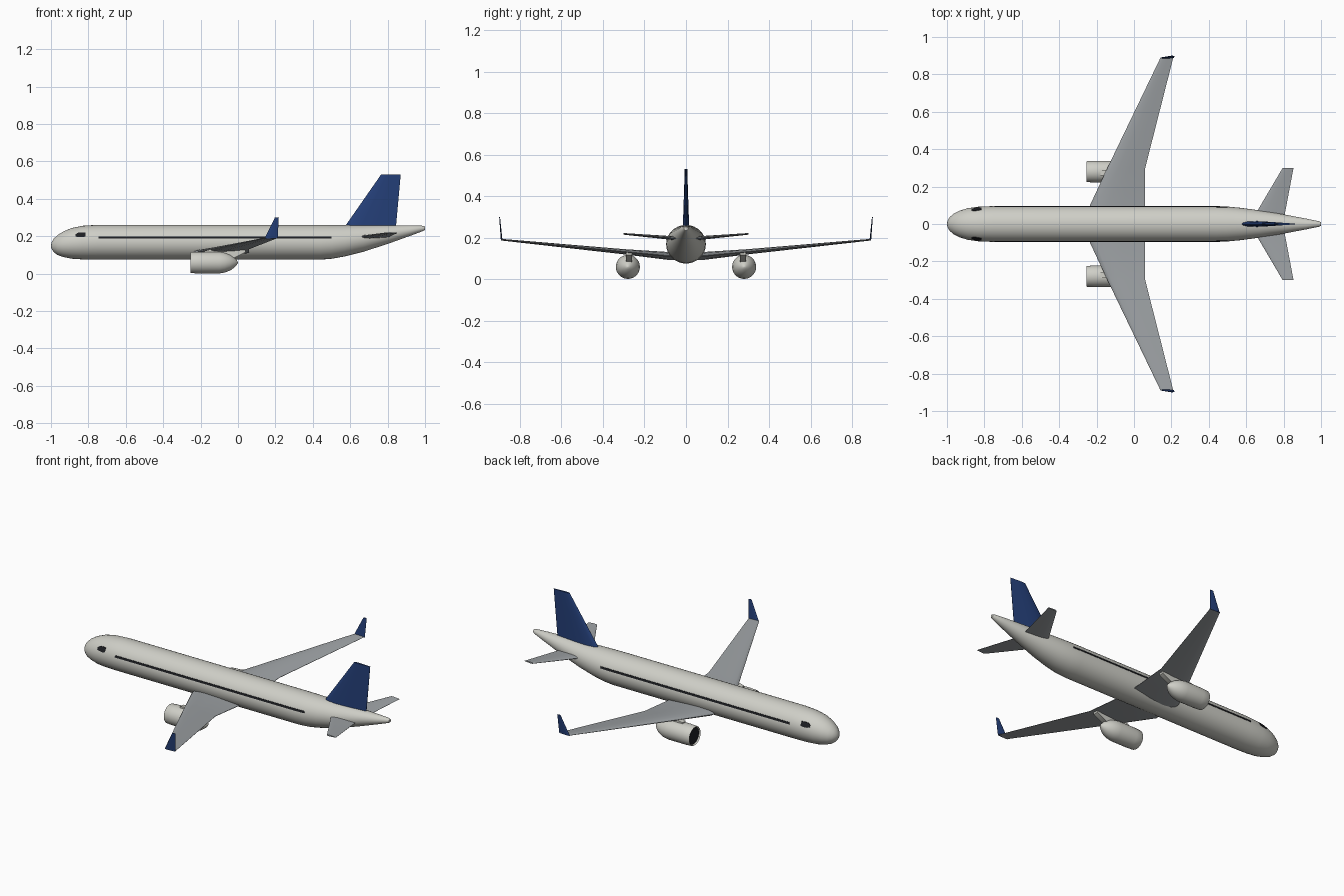
import bpy, bmesh, math
from mathutils import Vector

if "Cube" in bpy.data.objects:
    bpy.data.objects.remove(bpy.data.objects["Cube"])


def material(name, rgb):
    m = bpy.data.materials.new(name)
    m.diffuse_color = (*rgb, 1)
    m.use_nodes = True
    m.node_tree.nodes["Principled BSDF"].inputs["Base Color"].default_value = m.diffuse_color
    return m


WHITE = material("warm white", (0.62, 0.62, 0.57))
GREY = material("wing grey", (0.34, 0.36, 0.375))
BLUE = material("deep blue", (0.018, 0.05, 0.19))
BLACK = material("dark glass", (0.012, 0.013, 0.016))


def loft(name, rings, mat, angle=35):
    """Skin a list of equal-length point rings and cap both ends."""
    bm = bmesh.new()
    vs = [[bm.verts.new(p) for p in r] for r in rings]
    n = len(rings[0])
    for a, b in zip(vs, vs[1:]):
        for i in range(n):
            j = (i + 1) % n
            bm.faces.new((a[i], a[j], b[j], b[i]))
    bm.faces.new(vs[0])
    bm.faces.new(vs[-1])
    bmesh.ops.recalc_face_normals(bm, faces=bm.faces)
    me = bpy.data.meshes.new(name)
    bm.to_mesh(me)
    bm.free()
    ob = bpy.data.objects.new(name, me)
    bpy.context.collection.objects.link(ob)
    me.materials.append(mat)
    bpy.ops.object.select_all(action='DESELECT')
    ob.select_set(True)
    bpy.context.view_layer.objects.active = ob
    bpy.ops.object.shade_smooth_by_angle(angle=math.radians(angle))
    return ob


def circle_ring(x, y, z, ry, rz, n=32):
    return [(x, y + ry * math.cos(2 * math.pi * i / n), z + rz * math.sin(2 * math.pi * i / n))
            for i in range(n)]


# Half airfoil: chord fraction, half thickness fraction
FOIL = [(0, 0), (0.025, 0.22), (0.1, 0.4), (0.3, 0.5), (0.6, 0.36), (1, 0.04)]


def foil_ring(x0, x1, y, z, t, across):
    """Airfoil section between x0 and x1, thickened along the axis 'across'."""
    pts = [(f, h) for f, h in FOIL] + [(f, -h) for f, h in FOIL[:0:-1]]
    return [Vector((x0 + f * (x1 - x0), y, z)) + Vector(across) * h * t for f, h in pts]


# Fuselage: x, centre height, radius
BODY = [(-1.0, 0.150, 0.003), (-0.996, 0.150, 0.019), (-0.985, 0.151, 0.036), (-0.965, 0.153, 0.053),
        (-0.935, 0.157, 0.068), (-0.89, 0.162, 0.082), (-0.83, 0.166, 0.090), (-0.75, 0.168, 0.093),
        (0.44, 0.168, 0.093), (0.50, 0.170, 0.0905), (0.57, 0.176, 0.084), (0.67, 0.188, 0.071),
        (0.80, 0.209, 0.050), (0.92, 0.230, 0.028), (0.99, 0.242, 0.014), (1.0, 0.243, 0.009)]
WIDE = 1.03
loft("fuselage", [circle_ring(x, 0, z, r * WIDE, r) for x, z, r in BODY], WHITE)


def body_y(x, z):
    """Half width of the fuselage at a given x and height."""
    for (xa, za, ra), (xb, zb, rb) in zip(BODY, BODY[1:]):
        if xa <= x <= xb:
            f = (x - xa) / (xb - xa)
            c, r = za + f * (zb - za), ra + f * (rb - ra)
            return WIDE * math.sqrt(max(r * r - (z - c) ** 2, 0))
    return 0


def side_plate(name, cols, side):
    """Thin dark plate hugging the fuselage side; cols are x, low z, high z."""
    rings = []
    for x, z0, z1 in cols:
        zs = [z0, (z0 + z1) / 2, z1]
        rings.append([(x, side * (body_y(x, z) + 0.002), z) for z in zs] +
                     [(x, side * (body_y(x, z) - 0.005), z) for z in reversed(zs)])
    loft(name, rings, BLACK)


# Wings and tailplane: one skin from tip to tip
def span_skin(name, half):
    stations = [(x0, x1, -y, z, t) for x0, x1, y, z, t in reversed(half)] + half
    loft(name, [foil_ring(*s, (0, 0, 1)) for s in stations], GREY)


span_skin("wings", [(-0.24, 0.06, 0.09, 0.112, 0.038),
                    (-0.142, 0.06, 0.30, 0.132, 0.025),
                    (0.142, 0.21, 0.89, 0.190, 0.008)])
span_skin("tailplane", [(0.63, 0.80, 0.02, 0.194, 0.020),
                        (0.795, 0.853, 0.30, 0.218, 0.008)])

# Tail fin
loft("tail_fin", [foil_ring(x0, x1, 0, z, t, (0, 1, 0)) for x0, x1, z, t in
                  [(0.545, 0.842, 0.215, 0.034), (0.575, 0.845, 0.257, 0.030),
                   (0.765, 0.870, 0.530, 0.012)]], BLUE)

for side, label in ((-1, "right"), (1, "left")):
    # Winglet
    loft(label + "_winglet", [foil_ring(x0, x1, side * y, z, t, (0, 1, 0)) for x0, x1, y, z, t in
                              [(0.142, 0.212, 0.888, 0.187, 0.008),
                               (0.197, 0.218, 0.898, 0.300, 0.004)]], BLUE)

    # Engine nacelle with open lip and tapered tail
    ey, ez = side * 0.28, 0.059
    shell = [(-0.235, 0.047), (-0.251, 0.050), (-0.255, 0.053), (-0.250, 0.056), (-0.21, 0.058),
             (-0.10, 0.058), (-0.07, 0.053), (-0.04, 0.041), (-0.018, 0.025), (-0.006, 0.012), (0.0, 0.002)]
    loft(label + "_engine", [circle_ring(x, ey, ez, r, r, 28) for x, r in shell], WHITE)
    loft(label + "_intake", [circle_ring(x, ey, ez, 0.0485, 0.0485, 28) for x in (-0.247, -0.240)], BLACK)

    # Pylon joining engine and wing
    py = side * 0.275
    loft(label + "_pylon", [[(x, py + s * 0.015, z) for s, z in ((-1, z0), (1, z0), (1, z1), (-1, z1))]
                            for x, z0, z1 in ((-0.18, 0.10, 0.122), (-0.12, 0.09, 0.136), (-0.03, 0.08, 0.135),
                                              (0.04, 0.115, 0.13))], WHITE)

    # Cabin window band and cockpit window
    side_plate(label + "_window_band", [(-0.745, 0.189, 0.200), (0.438, 0.189, 0.200), (0.50, 0.189, 0.200)], side)
    side_plate(label + "_cockpit_window", [(-0.870, 0.199, 0.210), (-0.855, 0.195, 0.219), (-0.83, 0.195, 0.221),
                                           (-0.815, 0.199, 0.220)], side)
